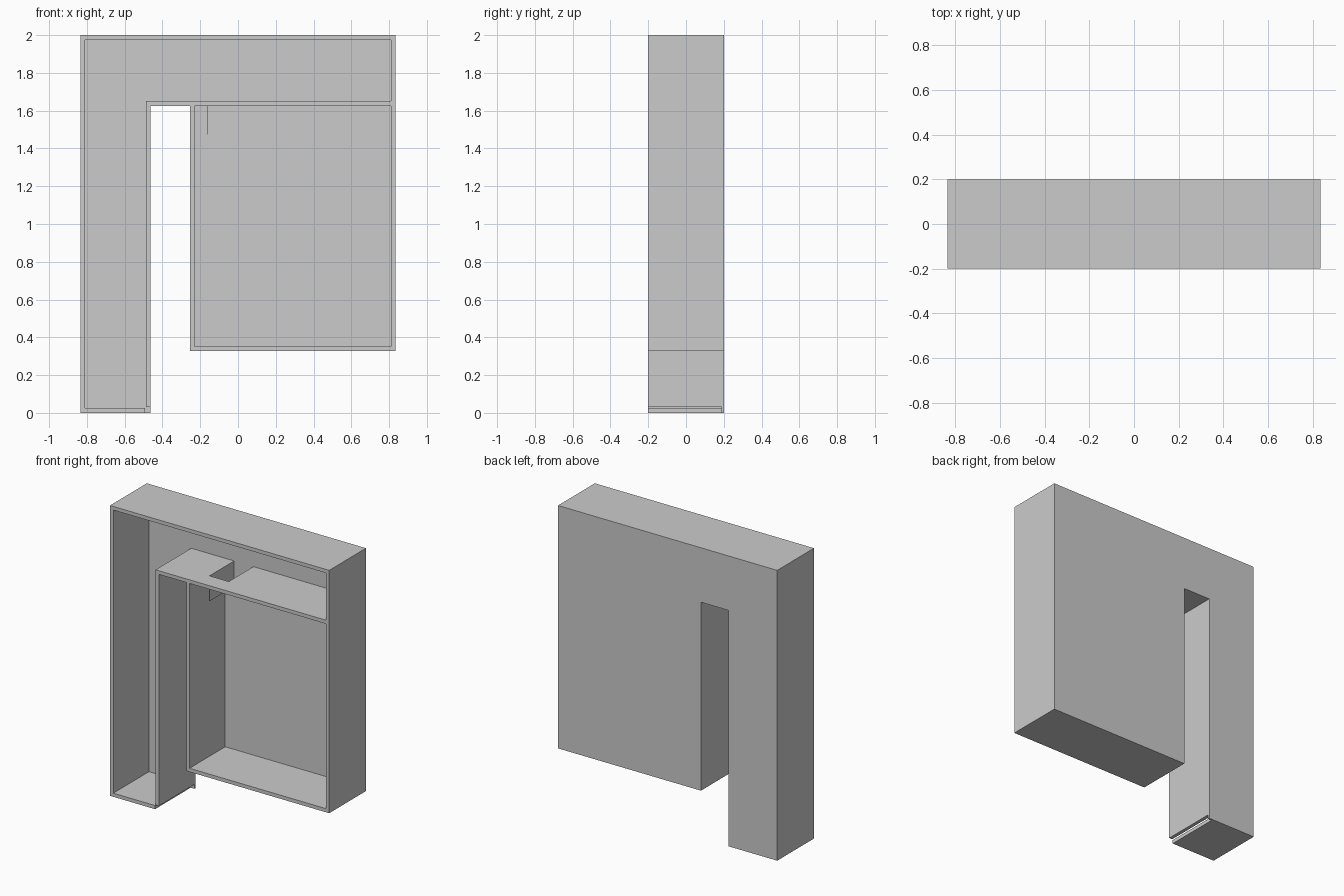
import bpy, bmesh

if "Cube" in bpy.data.objects:
    bpy.data.objects.remove(bpy.data.objects["Cube"])

# Main dimensions
W, D, H = 0.835, 0.2, 2.0         # half width, half depth, height
T = 0.025                         # panel thickness
BACK = 0.188                      # inner face of the back panel
COL, BOX = -0.463, -0.254         # sides of the open gap
SHELF, BASE = 1.625, 0.327        # underside of shelf, bottom of cabinet box
NOTCH_X, NOTCH_Y = -0.161, -0.08  # cable notch corner


def prism(name, profile, y0, y1):
    """Extrude an x-z profile from y0 to y1."""
    bm = bmesh.new()
    face = bm.faces.new([bm.verts.new((x, y0, z)) for x, z in profile])
    ext = bmesh.ops.extrude_face_region(bm, geom=[face])
    verts = [g for g in ext["geom"] if isinstance(g, bmesh.types.BMVert)]
    bmesh.ops.translate(bm, verts=verts, vec=(0, y1 - y0, 0))
    bmesh.ops.recalc_face_normals(bm, faces=bm.faces)
    mesh = bpy.data.meshes.new(name)
    bm.to_mesh(mesh)
    bm.free()
    ob = bpy.data.objects.new(name, mesh)
    bpy.context.collection.objects.link(ob)
    return ob


def rect(x0, x1, z0, z1):
    return [(x0, z0), (x1, z0), (x1, z1), (x0, z1)]


def cut(target, profile, y0, y1):
    """Subtract an extruded profile from the target."""
    cutter = prism("cutter", profile, y0, y1)
    cutter.hide_render = True
    mod = target.modifiers.new("cut", 'BOOLEAN')
    mod.operation, mod.solver, mod.object = 'DIFFERENCE', 'EXACT', cutter
    bpy.context.view_layer.objects.active = target
    bpy.ops.object.modifier_apply(modifier=mod.name)
    bpy.data.objects.remove(cutter)


# Cabinet body: tall column, top band and hanging box in one outline
cabinet = prism("cabinet_shell", [
    (-W, 0), (COL, 0), (COL, SHELF), (BOX, SHELF),
    (BOX, BASE), (W, BASE), (W, H), (-W, H)], -D, D)

# Column and top band compartment, open at the front
cut(cabinet, [
    (-W + T, T), (COL - T, T), (COL - T, SHELF + T),
    (W - T, SHELF + T), (W - T, H - T), (-W + T, H - T)], -D - 0.1, BACK)

# Lower right compartment
cut(cabinet, rect(BOX + T, W - T, BASE + T, SHELF), -D - 0.1, BACK)

# Notch through the shelf at the back
cut(cabinet, rect(NOTCH_X, NOTCH_X + 0.147, SHELF - 0.05, SHELF + 0.08), NOTCH_Y, BACK)

# Recessed corner under the column's inner wall
cut(cabinet, rect(COL - T - 0.004, COL + 0.1, -0.1, 0.03), -D - 0.1, BACK)

# Thin flap hanging from the notch edge
prism("notch_flap", rect(NOTCH_X - 0.004, NOTCH_X, 1.475, SHELF), NOTCH_Y, BACK)
